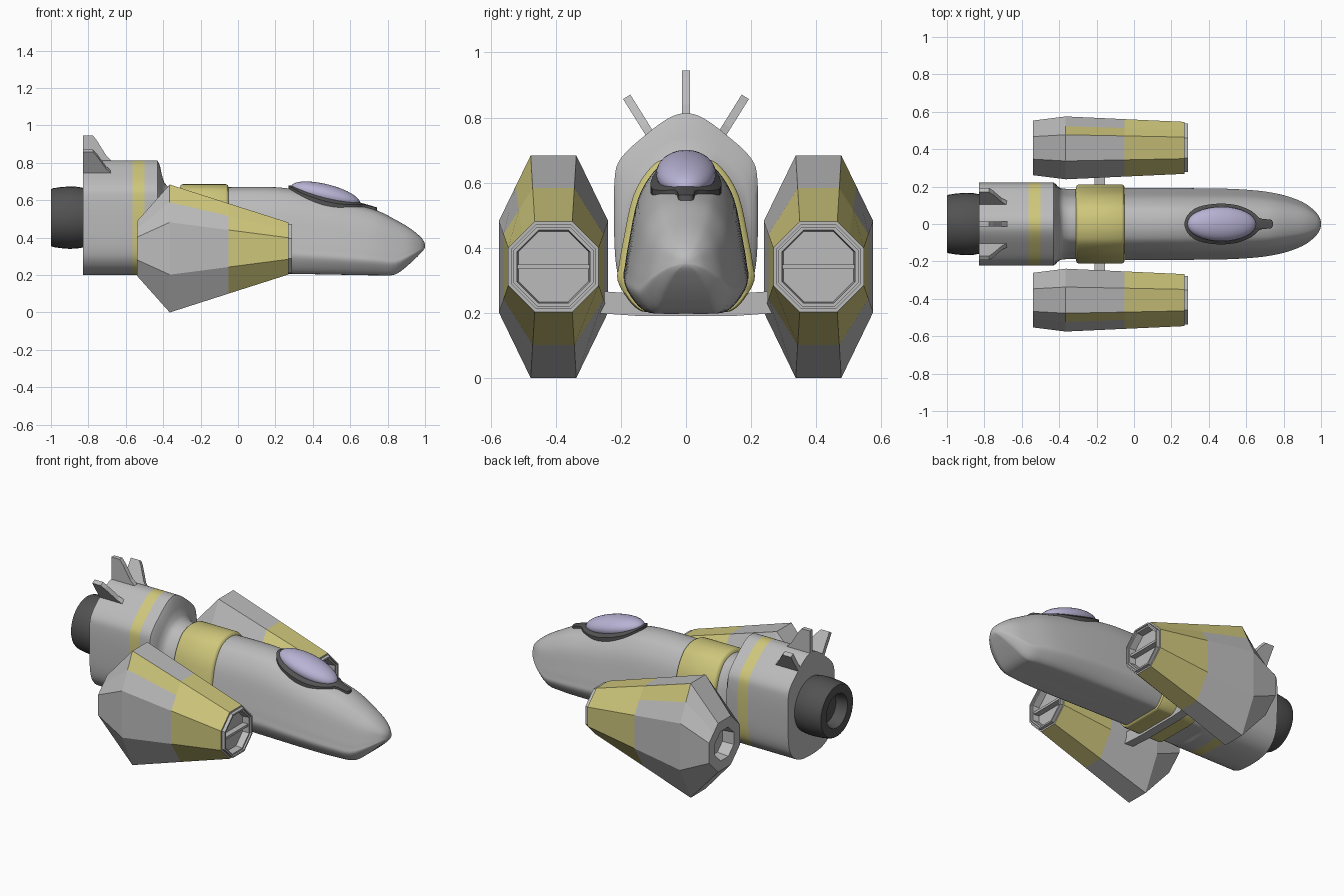
import bpy, bmesh, math
from mathutils import Vector, Matrix

if "Cube" in bpy.data.objects:
    bpy.data.objects.remove(bpy.data.objects["Cube"])


def material(name, rgb):
    m = bpy.data.materials.new(name)
    m.diffuse_color = (*rgb, 1)
    m.use_nodes = True
    m.node_tree.nodes["Principled BSDF"].inputs["Base Color"].default_value = m.diffuse_color
    return m


GREY = material("hull grey", (0.5, 0.5, 0.5))
YELLOW = material("stripe yellow", (0.62, 0.57, 0.2))
DARK = material("dark grey", (0.085, 0.085, 0.085))
GLASS = material("canopy lavender", (0.48, 0.45, 0.66))


def smooth(ob, angle):
    bpy.ops.object.select_all(action='DESELECT')
    ob.select_set(True)
    bpy.context.view_layer.objects.active = ob
    bpy.ops.object.shade_smooth_by_angle(angle=math.radians(angle))


def loft(name, sections, mats, pick=None, caps=True, angle=None):
    """Skin a row of closed sections; pick(i, j) gives the material index."""
    bm = bmesh.new()
    rings = [[bm.verts.new(p) for p in s] for s in sections]
    n = len(rings[0])
    for i in range(len(rings) - 1):
        for j in range(n):
            k = (j + 1) % n
            f = bm.faces.new((rings[i][j], rings[i][k], rings[i + 1][k], rings[i + 1][j]))
            f.material_index = pick(i, j) if pick else 0
    if caps:
        bm.faces.new(rings[0])
        bm.faces.new(rings[-1])
    bmesh.ops.recalc_face_normals(bm, faces=bm.faces)
    me = bpy.data.meshes.new(name)
    bm.to_mesh(me)
    bm.free()
    for m in mats:
        me.materials.append(m)
    ob = bpy.data.objects.new(name, me)
    bpy.context.collection.objects.link(ob)
    if angle:
        smooth(ob, angle)
    return ob


def spline(pts, steps, closed):
    """Catmull-Rom curve through the points."""
    pts = [Vector(p) for p in pts]
    n = len(pts)
    get = (lambda i: pts[i % n]) if closed else (lambda i: pts[max(0, min(n - 1, i))])
    out = []
    for i in range(n if closed else n - 1):
        a, b, c, d = (get(i + k) for k in (-1, 0, 1, 2))
        for s in range(steps):
            t = s / steps
            out.append(0.5 * (2 * b + (c - a) * t + (2 * a - 5 * b + 4 * c - d) * t * t
                              + (3 * b - a - 3 * c + d) * t ** 3))
    return out if closed else out + [pts[-1]]


def whole(half, steps=4):
    """Mirror a half profile (first and last points on the centre line) and smooth it."""
    return spline(list(half) + [(-p[0], p[1]) if half_is_side else (p[0], -p[1])
                                for p in reversed(half[1:-1])], steps, True)


# Hull cross-section as fractions of half width and height
HULL = [(0, 0), (.5, 0), (.68, .01), (.85, .08), (1, .2), (.98, .3),
        (.92, .45), (.77, .74), (.52, .917), (.28, .98), (0, 1)]
half_is_side = True


def hull_half(w, zb, zt):
    return [(w * a, zb + (zt - zb) * b) for a, b in HULL]


def at_x(x, half):
    return [(x, p[0], p[1]) for p in whole(half)]


# Nose fuselage
nose = [(-.1, .19, .213, .668), (.1, .191, .21, .672), (.28, .19, .207, .662), (.5, .187, .203, .612),
        (.65, .178, .2, .573), (.75, .164, .199, .543), (.84, .141, .203, .497), (.92, .106, .262, .45),
        (.975, .06, .315, .405), (.995, .028, .338, .378), (1.0, .008, .35, .362)]
loft("nose_fuselage", [at_x(s[0], hull_half(*s[1:])) for s in spline(nose, 3, False)], [GREY], angle=50)

# Yellow collar around the fuselage
collar = [(-.312, .185, .215, .66), (-.306, .205, .205, .681), (-.295, .21, .203, .686),
          (-.065, .21, .203, .686), (-.054, .205, .205, .681), (-.048, .185, .215, .66)]
loft("collar", [at_x(s[0], hull_half(*s[1:])) for s in collar], [YELLOW], angle=50)

# Rear hull, blending forward into the neck, with a painted stripe
REAR = [(0, .2), (.08, .205), (.14, .225), (.185, .265), (.21, .32), (.22, .42),
        (.22, .6), (.2, .675), (.12, .75), (.05, .8), (0, .813)]
NECK = hull_half(.186, .212, .666)
rear = [(-.83, 0), (-.565, 0), (-.5, 0), (-.43, 0), (-.417, .2), (-.408, .5),
        (-.395, .8), (-.375, .95), (-.34, 1), (-.08, 1)]
loft("rear_hull",
     [at_x(x, [(a[0] + (b[0] - a[0]) * t, a[1] + (b[1] - a[1]) * t) for a, b in zip(REAR, NECK)])
      for x, t in rear],
     [GREY, YELLOW], pick=lambda i, j: int(i == 1), angle=40)

# Main engine nozzle, hollow at the back
rings = [(-.82, .158), (-.86, .165), (-.9, .167), (-.95, .163), (-.99, .157), (-1, .152),
         (-1, .1), (-.93, .09)]
loft("engine_nozzle",
     [[(x, r * math.cos(k * math.tau / 32), .507 + r * math.sin(k * math.tau / 32)) for k in range(32)]
      for x, r in rings], [DARK], angle=40)

# Three tail fins
FIN = [(-.83, -.06), (-.83, .14), (-.775, .14), (-.755, .115), (-.705, .035), (-.67, 0), (-.65, -.06)]
for name, y, z, deg in (("centre_fin", 0, .805, 0), ("left_fin", -.108, .745, -32), ("right_fin", .108, .745, 32)):
    a = math.radians(deg)
    loft(name, [[(x, y + h * math.sin(a) + t * math.cos(a), z + h * math.cos(a) - t * math.sin(a))
                 for x, h in FIN] for t in (-.013, .013)], [GREY])

# Cross beam carrying the pods
loft("cross_beam",
     [[(-.21, y, a), (-.155, y, a), (-.155, y, b), (-.21, y, b)]
      for y, a, b in ((-.3, .2, .265), (-.24, .197, .265), (-.14, .19, .258),
                      (.14, .19, .258), (.24, .197, .265), (.3, .2, .265))], [GREY])


# Octagonal side pods: section has an extra point splitting the upper outer face
def pod_section(x, hy, hz, cy, cz, s):
    m = .47
    pts = [(cy, hz), (cy + (hy - cy) * m, hz + (cz - hz) * m), (hy, cz), (hy, -cz), (cy, -hz),
           (-cy, -hz), (-hy, -cz), (-hy, cz), (-cy, hz)]
    return [(x, s * (.407 + y), .342 + z) for y, z in pts]


def regular(x, r):
    return (x, r, r, r * .414, r * .414)


POD = [regular(-.47, .08), regular(-.54, .088), regular(-.54, .146), (-.365, .168, .342, .07, .14),
       (-.05, .1535, .241, .064, .099), regular(.27, .139), regular(.27, .13), regular(.29, .13),
       regular(.29, .121), regular(.28, .121), regular(.28, .112), regular(.24, .108)]
for side, s in (("left", -1), ("right", 1)):
    loft(side + "_pod", [pod_section(*p, s) for p in POD], [GREY, YELLOW],
         pick=lambda i, j: int(i == 4 or (i == 3 and j == 0)))
    # Horizontal bar across the intake
    loft(side + "_intake_bar",
         [[(x, s * .407 + y, z) for y, z in ((-.11, .335), (.11, .335), (.11, .349), (-.11, .349))]
          for x in (.235, .275)], [GREY])

# Canopy frame: dark collar bent over the hull, with a front tab
TILT = -.115 / .46
half_is_side = False
outline = whole([(.27, 0), (.285, .045), (.33, .085), (.4, .104), (.48, .109), (.56, .098),
                 (.63, .068), (.67, .033), (.7, .026), (.735, .022), (.743, 0)], 3)


def frame_ring(pts, dz):
    return [(x, y, .677 + TILT * (x - .27) - 3 * y * y + dz) for x, y in pts]


inner = [(min(.62, .46 + (p[0] - .46) * .8), p[1] * .8) for p in outline]
loft("canopy_frame", [frame_ring(outline, -.05), frame_ring(outline, .003), frame_ring(inner, .008)],
     [DARK], caps=False, angle=40)

# Canopy bubble
bm = bmesh.new()
bmesh.ops.create_uvsphere(bm, u_segments=32, v_segments=16, radius=1,
                          matrix=Matrix.Translation((.468, 0, .628))
                          @ Matrix.Rotation(-math.atan(TILT), 4, 'Y') @ Matrix.Diagonal((.19, .092, .058, 1)))
me = bpy.data.meshes.new("canopy")
bm.to_mesh(me)
bm.free()
me.materials.append(GLASS)
canopy = bpy.data.objects.new("canopy", me)
bpy.context.collection.objects.link(canopy)
smooth(canopy, 60)
